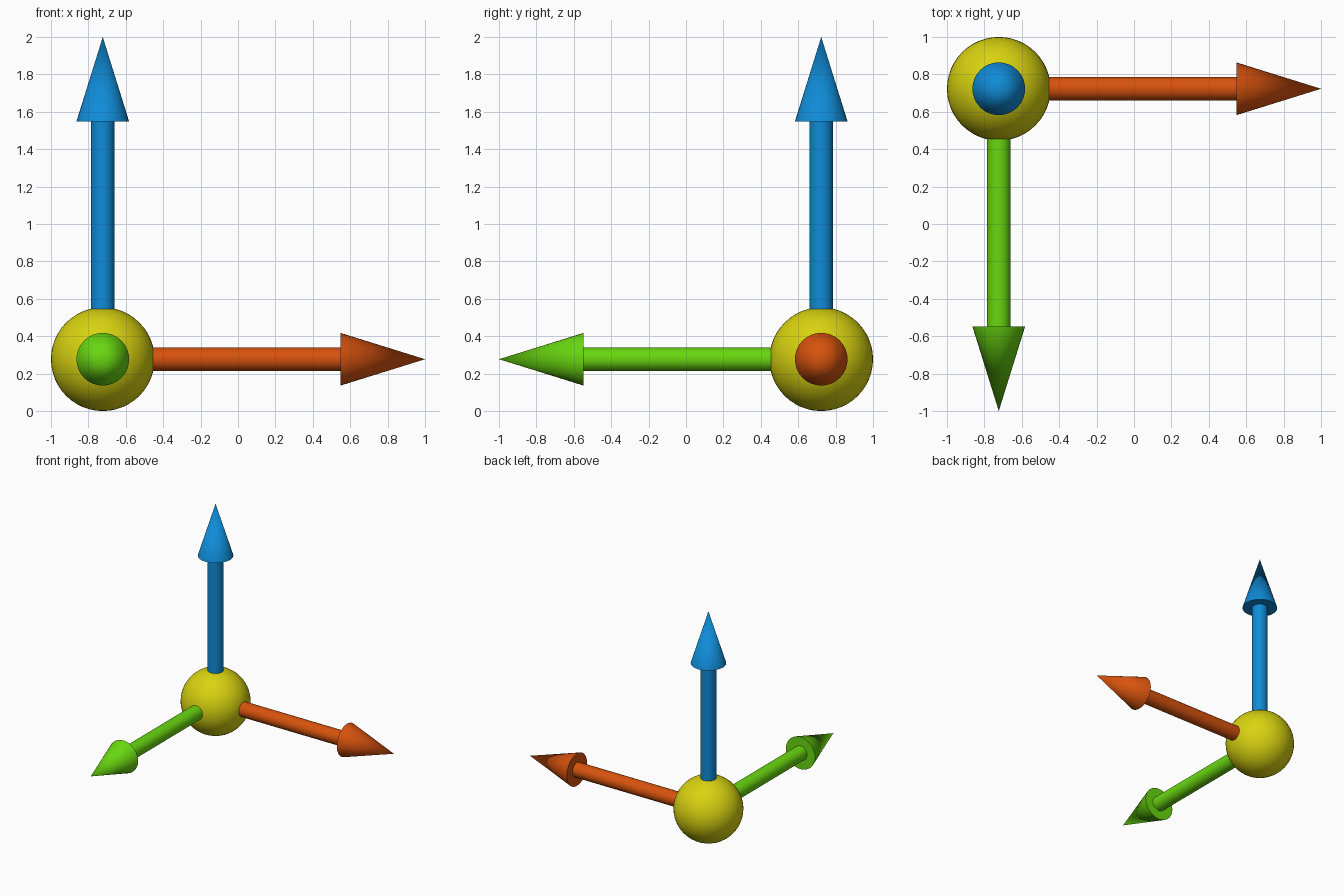
import bpy
import math
from mathutils import Vector

cube = bpy.data.objects.get("Cube")
if cube:
    bpy.data.objects.remove(cube, do_unlink=True)

ORIGIN = Vector((-0.723, 0.723, 0.277))
BALL_RADIUS = 0.277
SHAFT_RADIUS = 0.063
HEAD_RADIUS = 0.141
HEAD_START, TIP = 1.27, 1.723   # distances from the ball's centre


def make_material(name, rgb):
    mat = bpy.data.materials.new(name)
    mat.use_nodes = True
    colour = (*rgb, 1.0)
    mat.diffuse_color = colour
    bsdf = next(n for n in mat.node_tree.nodes if n.type == 'BSDF_PRINCIPLED')
    bsdf.inputs["Base Color"].default_value = colour
    return mat


def finish(name, mat):
    obj = bpy.context.object
    obj.name = name
    obj.data.materials.append(mat)
    bpy.ops.object.shade_smooth_by_angle(angle=math.radians(40))


def make_arrow(name, direction, mat):
    axis = Vector(direction)
    rotation = axis.to_track_quat('Z', 'Y').to_euler()
    # Shaft, from the ball's centre to the base of the head
    bpy.ops.mesh.primitive_cylinder_add(
        vertices=32, radius=SHAFT_RADIUS, depth=HEAD_START,
        location=ORIGIN + axis * HEAD_START / 2, rotation=rotation)
    finish(name + "_shaft", mat)
    # Pointed head
    bpy.ops.mesh.primitive_cone_add(
        vertices=32, radius1=HEAD_RADIUS, radius2=0, depth=TIP - HEAD_START,
        location=ORIGIN + axis * (HEAD_START + TIP) / 2, rotation=rotation)
    finish(name + "_head", mat)


# Ball at the shared origin
bpy.ops.mesh.primitive_uv_sphere_add(
    segments=48, ring_count=24, radius=BALL_RADIUS, location=ORIGIN)
finish("center_ball", make_material("yellow", (0.69, 0.65, 0.005)))

# One arrow per axis
make_arrow("side_arrow", (1, 0, 0), make_material("orange", (0.68, 0.085, 0.004)))
make_arrow("front_arrow", (0, -1, 0), make_material("green", (0.14, 0.68, 0.005)))
make_arrow("up_arrow", (0, 0, 1), make_material("blue", (0.005, 0.26, 0.68)))
